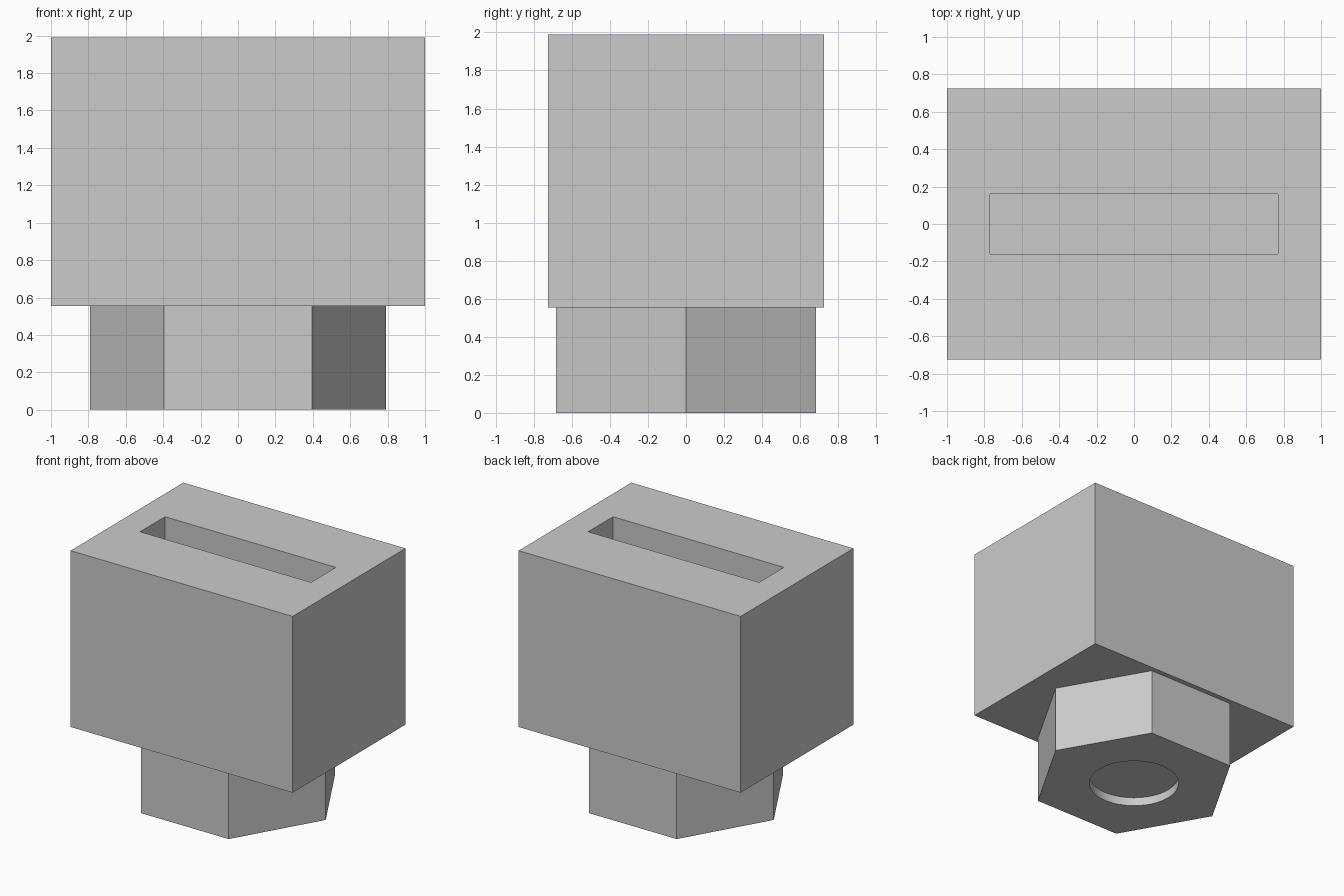
import bpy
import math

default_cube = bpy.data.objects.get("Cube")
if default_cube:
    bpy.data.objects.remove(default_cube, do_unlink=True)

# Single grey finish
grey = bpy.data.materials.new("plain_grey")
grey.use_nodes = True
colour = (0.6, 0.6, 0.6, 1)
grey.diffuse_color = colour
grey.node_tree.nodes["Principled BSDF"].inputs["Base Color"].default_value = colour


def finish(name):
    obj = bpy.context.object
    obj.name = name
    bpy.ops.object.transform_apply(location=False, rotation=False, scale=True)
    obj.data.materials.append(grey)
    return obj


def block(name, width, depth, bottom, top):
    bpy.ops.mesh.primitive_cube_add(size=1, location=(0, 0, (bottom + top) / 2))
    bpy.context.object.scale = (width, depth, top - bottom)
    return finish(name)


def prism(name, sides, radius, bottom, top, turn=0):
    bpy.ops.mesh.primitive_cylinder_add(
        vertices=sides, radius=radius, depth=top - bottom,
        location=(0, 0, (bottom + top) / 2), rotation=(0, 0, turn))
    return finish(name)


def cut(target, cutter):
    cutter.hide_render = True
    mod = target.modifiers.new("recess", 'BOOLEAN')
    mod.operation = 'DIFFERENCE'
    mod.solver = 'EXACT'
    mod.object = cutter
    bpy.ops.object.select_all(action='DESELECT')
    target.select_set(True)
    bpy.context.view_layer.objects.active = target
    bpy.ops.object.modifier_apply(modifier=mod.name)
    bpy.data.objects.remove(cutter, do_unlink=True)


SEAM, TOP = 0.555, 1.99

# Main block with a long slot in its top
body = block("main_block", 2.0, 1.45, SEAM, TOP)
cut(body, block("slot_cutter", 1.54, 0.32, TOP - 1.0, TOP + 0.2))

# Six-sided foot, corners towards the sides, with a shallow round recess below
foot = prism("hexagonal_foot", 6, 0.79, 0, SEAM, math.radians(30))
cut(foot, prism("recess_cutter", 64, 0.345, -0.2, 0.07))
bpy.ops.object.shade_smooth_by_angle(angle=math.radians(30))
